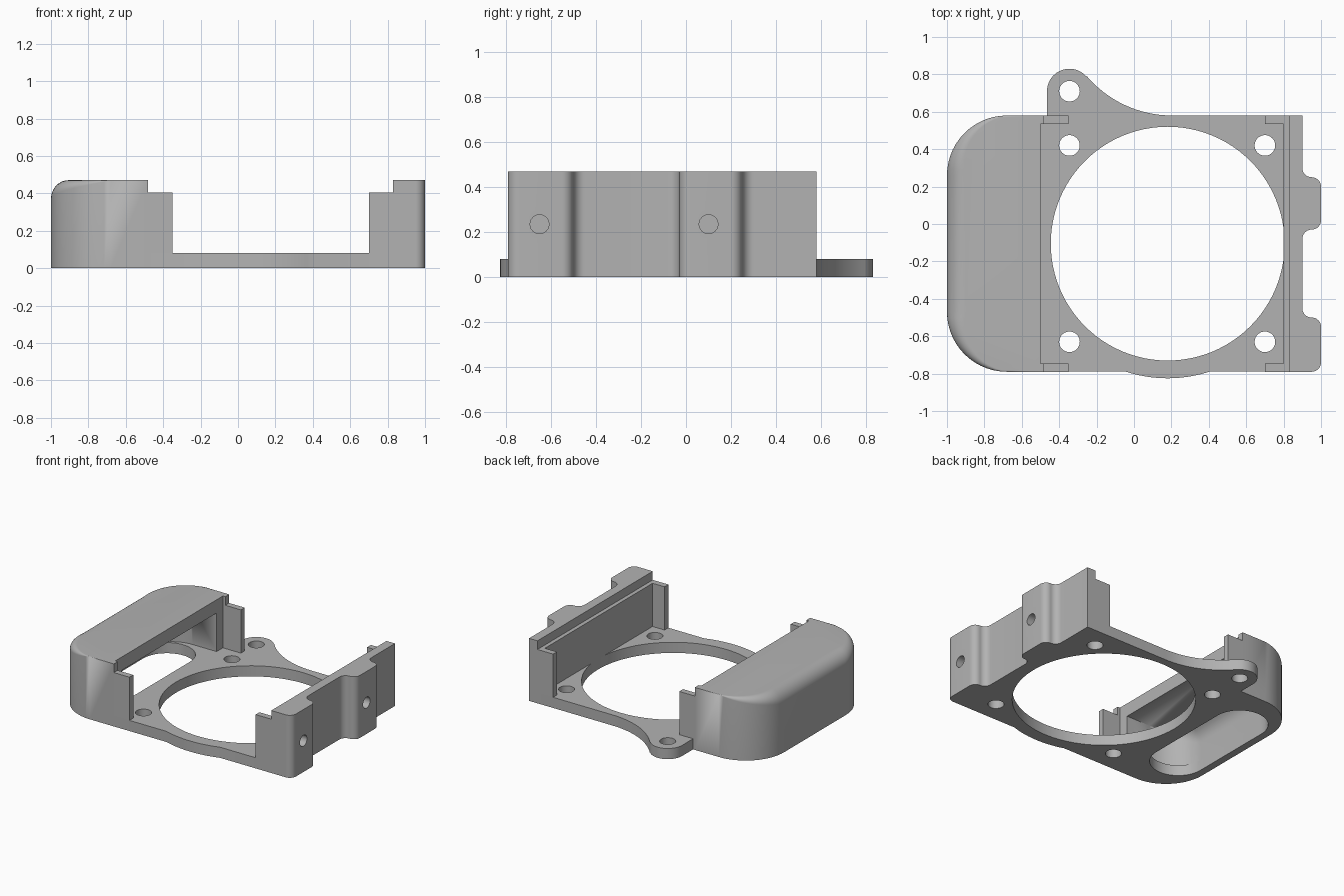
import bpy, bmesh
from math import cos, sin, radians, pi

cube = bpy.data.objects.get("Cube")
if cube:
    bpy.data.objects.remove(cube, do_unlink=True)

grey = bpy.data.materials.new("plain grey")
grey.use_nodes = True
COLOUR = (0.45, 0.45, 0.45, 1)
grey.diffuse_color = COLOUR
bsdf = next(n for n in grey.node_tree.nodes if n.type == 'BSDF_PRINCIPLED')
bsdf.inputs["Base Color"].default_value = COLOUR

FRONT, BACK, MID = -0.79, 0.58, -0.105   # body limits and middle in y
PLATE, STEP, TOP = 0.08, 0.405, 0.47     # heights
FAN = (0.18, MID)                        # centre of the fan opening
EAR = (-0.345, 0.71)


def make(name, bm):
    bmesh.ops.remove_doubles(bm, verts=bm.verts, dist=1e-5)
    bmesh.ops.recalc_face_normals(bm, faces=bm.faces)
    mesh = bpy.data.meshes.new(name)
    bm.to_mesh(mesh)
    bm.free()
    mesh.materials.append(grey)
    ob = bpy.data.objects.new(name, mesh)
    bpy.context.collection.objects.link(ob)
    return ob


def arc(c, r, a0, a1, n=12):
    angles = [radians(a0 + (a1 - a0) * i / n) for i in range(n + 1)]
    return [(c[0] + r * cos(a), c[1] + r * sin(a)) for a in angles]


def skin(name, rings):
    """Closed solid through a stack of matching rings."""
    bm = bmesh.new()
    rows = [[bm.verts.new(p) for p in ring] for ring in rings]
    n = len(rows[0])
    for a, b in zip(rows, rows[1:]):
        for i in range(n):
            j = (i + 1) % n
            bm.faces.new((a[i], a[j], b[j], b[i]))
    bm.faces.new(rows[0][::-1])
    bm.faces.new(rows[-1])
    return make(name, bm)


def prism(name, pts, z0, z1):
    return skin(name, [[(x, y, z) for x, y in pts] for z in (z0, z1)])


def box(name, x0, x1, y0, y1, z0, z1):
    return prism(name, [(x0, y0), (x1, y0), (x1, y1), (x0, y1)], z0, z1)


def disc(c, r, z0=-0.1, z1=0.2, n=48):
    return prism("cutter", arc(c, r, 0, 360 - 360 / n, n - 1), z0, z1)


def half_shell(name, x0, x1, half, corner, round_top, z0, z1, steps=14):
    """Block with round left corners; its top rounding fades out along them."""
    pts = [(x1, MID - half, 0, 0, 0), (x1, MID + half, 0, 0, 0)]
    for side in (1, -1):
        cy = MID + side * (half - corner)
        quarter = []
        for i in range(steps + 1):
            a = pi / 2 * i / steps
            nx, ny = -sin(a), side * cos(a)
            quarter.append((x0 + corner + corner * nx, cy + corner * ny,
                            nx, ny, round_top * i / steps))
        pts += quarter if side == 1 else quarter[::-1]
    rings = [[(p[0], p[1], z0) for p in pts]]
    for k in range(11):
        a = pi / 2 * k / 10
        rings.append([(x - nx * r * (1 - cos(a)), y - ny * r * (1 - cos(a)),
                       z1 - r + r * sin(a)) for x, y, nx, ny, r in pts])
    return skin(name, rings)


def cut(ob, cutter):
    mod = ob.modifiers.new("cut", 'BOOLEAN')
    mod.operation, mod.solver, mod.object = 'DIFFERENCE', 'EXACT', cutter
    bpy.context.view_layer.objects.active = ob
    bpy.ops.object.modifier_apply(modifier=mod.name)
    bpy.data.objects.remove(cutter, do_unlink=True)


# Base plate with front bulge and back mounting ear
outline = [(-0.48, FRONT)] + arc(FAN, 0.72, 252, 288)
outline += [(0.82, FRONT), (0.82, BACK)]
outline += arc((0.204, BACK + 0.6), 0.6, 270, 220, 16)
outline += arc(EAR, 0.12, 40, 180, 20) + [(-0.465, BACK), (-0.48, BACK)]
plate = prism("base_plate", outline, 0, PLATE)
cut(plate, disc(FAN, 0.625, n=96))
for x in (-0.345, 0.7):
    for y in (-0.63, 0.42):
        cut(plate, disc((x, y), 0.055))
cut(plate, disc(EAR, 0.055))

# Air hood: rounded shell, hollow inside, open to the fan and through its floor
hood = half_shell("air_hood", -1, -0.48, 0.685, 0.32, 0.1, 0, TOP)
cut(hood, box("cutter", -0.5, -0.4, FRONT + 0.045, BACK - 0.045, PLATE, 0.6))
cut(hood, half_shell("cutter", -0.95, -0.4, 0.565, 0.25, 0.15, PLATE, 0.37))
slot = arc((-0.75, 0.225), 0.195, 0, 180, 24) + arc((-0.75, -0.425), 0.195, 180, 360, 24)
cut(hood, prism("cutter", slot, -0.1, 0.12))

# Side wall with two screw bosses
profile = [(0.8, FRONT)] + arc((0.95, -0.74), 0.05, -90, 0)
profile += arc((0.95, -0.55), 0.05, 0, 90) + arc((0.95, -0.45), 0.05, 270, 180)
profile += arc((0.95, -0.08), 0.05, 180, 90) + arc((0.95, 0.02), 0.05, 270, 360)
profile += arc((0.95, 0.2), 0.05, 0, 90) + arc((0.95, 0.3), 0.05, 270, 180)
profile += [(0.9, BACK), (0.8, BACK)]
wall = prism("screw_wall", profile, 0, TOP)
cut(wall, box("cutter", 0.7, 0.83, -1, 1, STEP, 0.6))
cut(wall, disc(FAN, 0.625, -0.1, PLATE, 96))
for y in (-0.65, 0.1):
    pts = arc((y, 0.235), 0.042, 0, 345, 23)
    cut(wall, skin("cutter", [[(x, p, z) for p, z in pts] for x in (0.85, 1.1)]))

# Thin corner posts standing on the plate
for side, x0, x1 in (("hood", -0.48, -0.35), ("wall", 0.7, 0.8)):
    box(side + "_front_post", x0, x1, FRONT, FRONT + 0.045, PLATE, STEP)
    box(side + "_back_post", x0, x1, BACK - 0.045, BACK, PLATE, STEP)

# Smooth the round surfaces, keep edges crisp
bpy.ops.object.select_all(action='DESELECT')
for ob in (plate, hood, wall):
    ob.select_set(True)
bpy.context.view_layer.objects.active = hood
bpy.ops.object.shade_smooth_by_angle(angle=radians(30))
